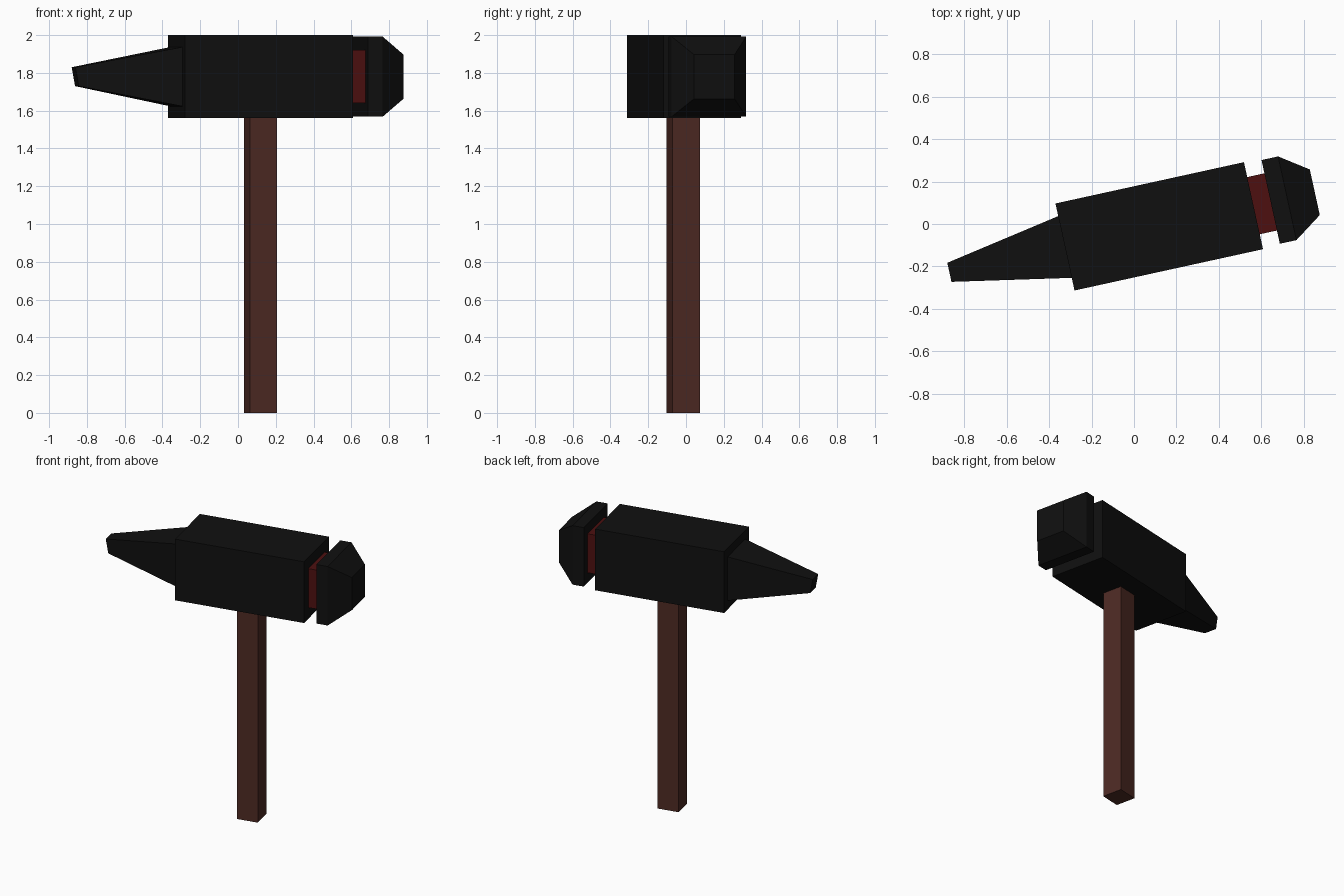
import bpy, bmesh, math
from mathutils import Matrix

if "Cube" in bpy.data.objects:
    bpy.data.objects.remove(bpy.data.objects["Cube"])

# Everything shares one axis, turned about the vertical
ANGLE = math.radians(12.36)
PLACE = Matrix.Translation((0.119, -0.011, 0)) @ Matrix.Rotation(ANGLE, 4, 'Z')
MID = 1.78  # height of the head's centre line


def material(name, rgb):
    m = bpy.data.materials.new(name)
    m.diffuse_color = (*rgb, 1)
    m.use_nodes = True
    m.node_tree.nodes["Principled BSDF"].inputs["Base Color"].default_value = m.diffuse_color
    return m


BLACK = material("black_iron", (0.005, 0.005, 0.005))
RED = material("red_neck", (0.075, 0.005, 0.005))
WOOD = material("dark_wood", (0.075, 0.023, 0.017))


def loft(name, sections, mat, tilt=0.0):
    """Rectangular sections (u, half width, half height) along the head axis.
    tilt pulls the bottom edge of the first section inward."""
    bm = bmesh.new()
    rings = []
    for i, (u, w, h) in enumerate(sections):
        t = tilt if i == 0 else 0
        rings.append([bm.verts.new((u + (t if sz < 0 else 0), sy * w, MID + sz * h))
                      for sy, sz in ((-1, -1), (1, -1), (1, 1), (-1, 1))])
    for a, b in zip(rings, rings[1:]):
        for k in range(4):
            n = (k + 1) % 4
            bm.faces.new((a[k], a[n], b[n], b[k]))
    bm.faces.new(rings[0])
    bm.faces.new(rings[-1])
    bmesh.ops.recalc_face_normals(bm, faces=bm.faces)
    bm.transform(PLACE)
    mesh = bpy.data.meshes.new(name)
    bm.to_mesh(mesh)
    bm.free()
    mesh.materials.append(mat)
    ob = bpy.data.objects.new(name, mesh)
    bpy.context.collection.objects.link(ob)
    return ob


# Head: block, tapered pick, neck and chamfered striking face
loft("head_block", [(-0.455, 0.21, 0.22), (0.455, 0.21, 0.22)], BLACK)
loft("pick", [(-1.013, 0.046, 0.05), (-0.455, 0.149, 0.157)], BLACK, tilt=0.018)
loft("neck", [(0.455, 0.138, 0.14), (0.538, 0.138, 0.14)], RED)
loft("striking_face", [(0.538, 0.202, 0.212), (0.618, 0.202, 0.212),
                       (0.751, 0.11, 0.117)], BLACK)

# Handle: square post standing on the ground
handle = loft("handle", [(-0.074, 0.074, 0.78), (0.074, 0.074, 0.78)], WOOD)
handle.data.transform(Matrix.Translation((0, -0.004, 0.78 - MID)))
